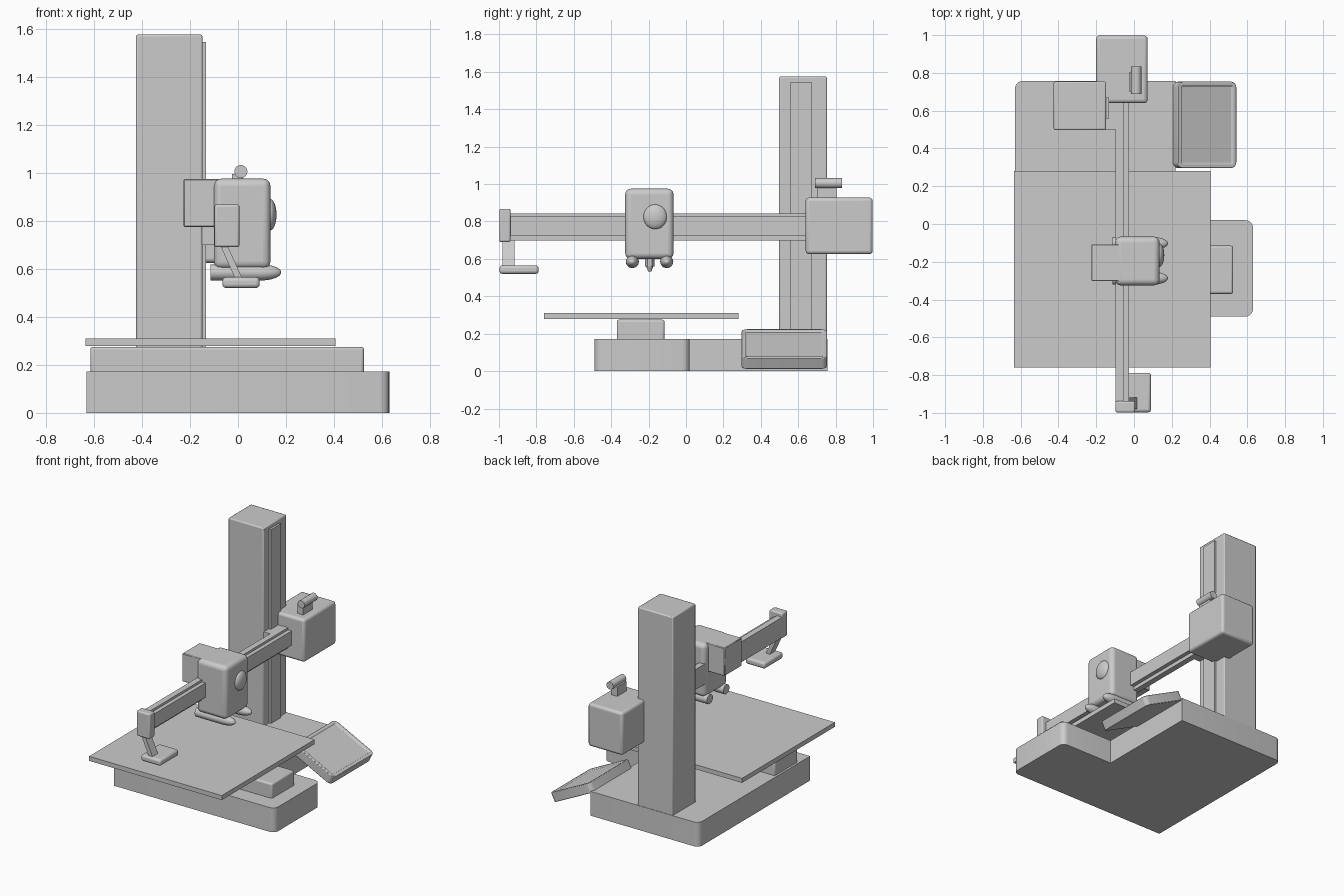
import bpy, bmesh, math
from mathutils import Vector, Matrix

if "Cube" in bpy.data.objects:
    bpy.data.objects.remove(bpy.data.objects["Cube"])

grey = bpy.data.materials.new("plain_grey")
grey.diffuse_color = (0.6, 0.6, 0.6, 1)
grey.use_nodes = True
grey.node_tree.nodes["Principled BSDF"].inputs["Base Color"].default_value = grey.diffuse_color


def finish(name, bm, bevel=0.0, seg=3, smooth=True):
    bmesh.ops.recalc_face_normals(bm, faces=bm.faces)
    me = bpy.data.meshes.new(name)
    bm.to_mesh(me)
    bm.free()
    me.materials.append(grey)
    ob = bpy.data.objects.new(name, me)
    bpy.context.collection.objects.link(ob)
    if bevel:
        m = ob.modifiers.new("bevel", 'BEVEL')
        m.width, m.segments, m.limit_method = bevel, seg, 'ANGLE'
    if smooth:
        bpy.ops.object.select_all(action='DESELECT')
        ob.select_set(True)
        bpy.context.view_layer.objects.active = ob
        bpy.ops.object.shade_smooth_by_angle(angle=math.radians(35))
    return ob


def box(name, x, y, z, bevel=0.0, seg=3):
    """Box from (min, max) ranges."""
    bm = bmesh.new()
    bmesh.ops.create_cube(bm, size=1)
    for v in bm.verts:
        for i, (a, b) in enumerate((x, y, z)):
            v.co[i] = b if v.co[i] > 0 else a
    return finish(name, bm, bevel, seg, bevel > 0)


def prism(name, pts, axis, lo, hi, round_ids=(), radius=0.04):
    """Extrude a 2D outline along z or y, rounding chosen corners."""
    bm = bmesh.new()
    put = (lambda a, b, c: (a, b, c)) if axis == 'z' else (lambda a, b, c: (a, c, b))
    rings = [[bm.verts.new(put(a, b, c)) for a, b in pts] for c in (lo, hi)]
    n = len(pts)
    for r in rings:
        bm.faces.new(r)
    for i in range(n):
        j = (i + 1) % n
        bm.faces.new((rings[0][i], rings[0][j], rings[1][j], rings[1][i]))
    edges = [e for e in bm.edges
             if any(set(e.verts) == {rings[0][i], rings[1][i]} for i in round_ids)]
    if edges:
        bmesh.ops.bevel(bm, geom=edges, offset=radius, segments=5, profile=0.5, affect='EDGES')
    return finish(name, bm)


def cone(name, r1, r2, depth, loc, axis='z', sides=24):
    bm = bmesh.new()
    rot = Matrix.Rotation(math.pi / 2, 4, 'X') if axis == 'y' else Matrix.Identity(4)
    bmesh.ops.create_cone(bm, cap_ends=True, segments=sides, radius1=r1, radius2=r2,
                          depth=depth, matrix=Matrix.Translation(loc) @ rot)
    return finish(name, bm)


# L-shaped base and bed
prism("base", [(-0.63, -0.49), (0.63, -0.49), (0.63, 0.02), (0.22, 0.02), (0.22, 0.757),
               (-0.63, 0.757)], 'z', 0, 0.172, (1, 2, 5))
box("bed_carriage", (-0.615, 0.525), (-0.37, -0.115), (0.16, 0.275), 0.012)
box("bed_plate", (-0.635, 0.405), (-0.76, 0.28), (0.278, 0.31))

# Column with its vertical rail
box("column", (-0.425, -0.148), (0.497, 0.754), (0.16, 1.575), 0.008, 2)
box("column_rail", (-0.16, -0.133), (0.558, 0.67), (0.17, 1.545))

# Lifting block, bracket and lever
box("lift_block", (-0.2, 0.072), (0.64, 0.998), (0.625, 0.928), 0.018)
box("arm_bracket", (-0.15, -0.09), (0.5, 0.66), (0.7, 0.84))
box("lever_stand", (-0.025, 0.02), (0.7, 0.805), (0.91, 0.995))
cone("lever_handle", 0.027, 0.027, 0.145, (0.012, 0.762, 1.005), 'y')

# Arm beam with side rail, end cap
box("arm_beam", (-0.097, -0.055), (-0.96, 0.66), (0.698, 0.842))
box("arm_rail", (-0.06, -0.027), (-0.96, 0.66), (0.725, 0.826))
box("arm_end_cap", (-0.098, 0.006), (-0.998, -0.938), (0.69, 0.868), 0.01)

# Slanted stem and pad under the arm end
prism("pad_stem", [(-0.075, 0.7), (-0.045, 0.7), (0.02, 0.555), (-0.01, 0.555)],
      'y', -0.98, -0.918)
box("end_pad", (-0.065, 0.09), (-0.997, -0.788), (0.52, 0.565), 0.015)

# Print head with its side box and round cover
box("print_head", (-0.1, 0.135), (-0.325, -0.067), (0.6, 0.975), 0.03, 5)
box("head_side_box", (-0.226, -0.03), (-0.302, -0.108), (0.775, 0.974), 0.004, 1)
bm = bmesh.new()
bmesh.ops.create_uvsphere(bm, u_segments=32, v_segments=16, radius=0.063)
bmesh.ops.scale(bm, vec=(0.45, 1, 1.05), verts=bm.verts)
bmesh.ops.translate(bm, vec=(0.132, -0.165, 0.825), verts=bm.verts)
finish("round_cover", bm)

# Pair of cooling ducts, flat at the left and rounded at the right
for side, y in (("front", -0.287), ("back", -0.103)):
    bm = bmesh.new()
    bmesh.ops.create_uvsphere(bm, u_segments=24, v_segments=16, radius=1)
    bmesh.ops.rotate(bm, matrix=Matrix.Rotation(math.pi / 2, 3, 'Y'), verts=bm.verts)
    for v in bm.verts:
        flat = v.co.x < -0.01
        v.co = Vector((-0.115 if flat else 0.09 + 0.09 * v.co.x,
                       y + 0.035 * v.co.y, 0.585 + 0.034 * v.co.z))
    finish(side + "_cooling_duct", bm)

# Nozzle
cone("nozzle_block", 0.026, 0.026, 0.05, (0.03, -0.194, 0.585), sides=6)
cone("nozzle_tip", 0.008, 0.02, 0.03, (0.03, -0.194, 0.547), sides=16)

# Tilted display with a recessed screen
bm = bmesh.new()
bmesh.ops.create_cube(bm, size=1)
bmesh.ops.scale(bm, vec=(0.347, 0.457, 0.067), verts=bm.verts)
sides = [e for e in bm.edges if abs((e.verts[0].co - e.verts[1].co).z) > 0.01]
bmesh.ops.bevel(bm, geom=sides, offset=0.03, segments=5, profile=0.5, affect='EDGES')
bm.normal_update()
top = max(bm.faces, key=lambda f: f.normal.z * 10 + f.calc_center_median().z)
bmesh.ops.inset_region(bm, faces=[top], thickness=0.022)
bmesh.ops.inset_region(bm, faces=[top], thickness=0.002, depth=-0.008)
bmesh.ops.rotate(bm, matrix=Matrix.Rotation(math.radians(26.5), 3, 'Y'), verts=bm.verts)
bmesh.ops.translate(bm, vec=(0.373, 0.525, 0.118), verts=bm.verts)
finish("display", bm, 0.006, 2)
